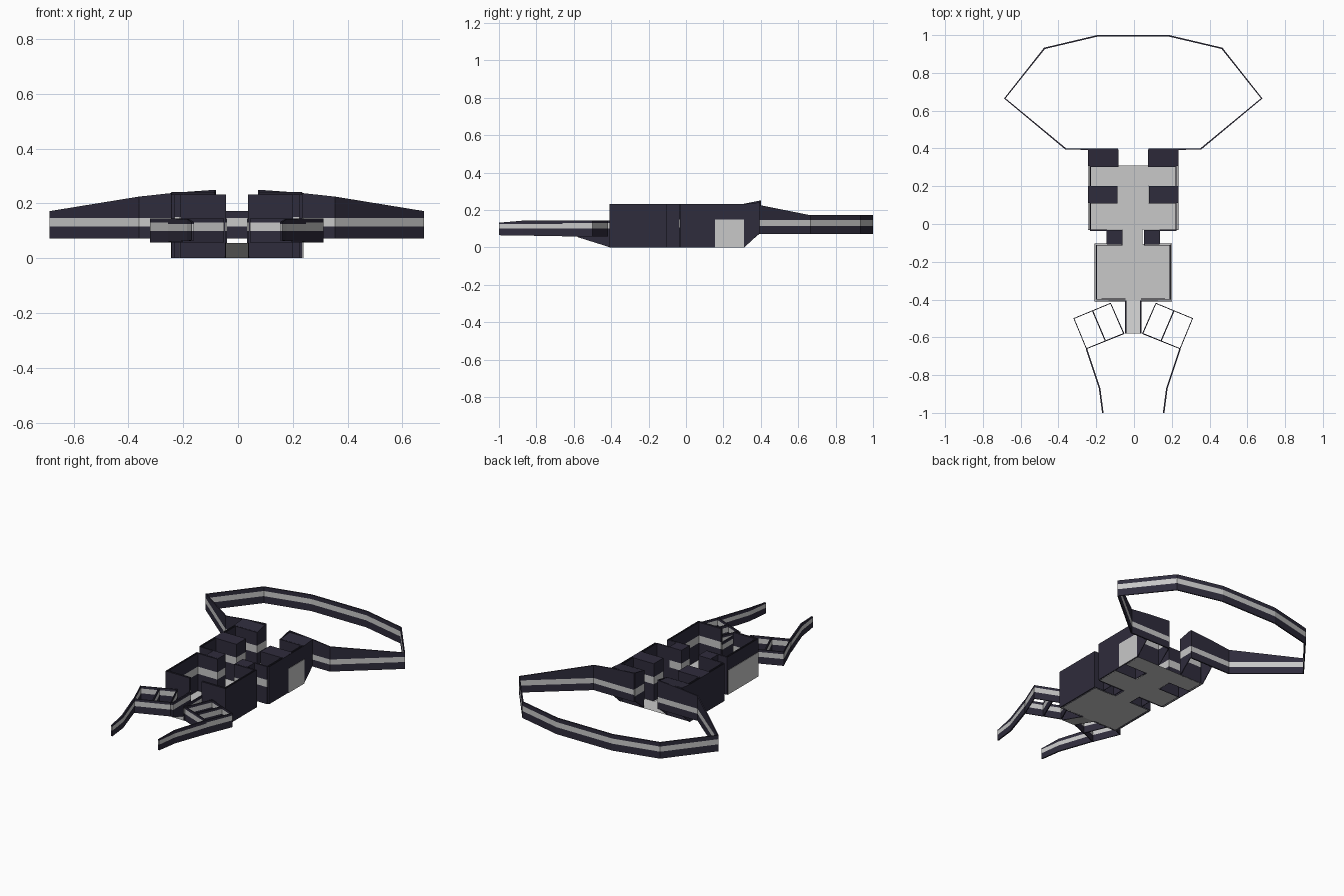
import bpy

if "Cube" in bpy.data.objects:
    bpy.data.objects.remove(bpy.data.objects["Cube"])

def material(name, rgb):
    m = bpy.data.materials.new(name)
    m.diffuse_color = (*rgb, 1)
    m.use_nodes = True
    m.node_tree.nodes["Principled BSDF"].inputs["Base Color"].default_value = m.diffuse_color
    return m

DARK = material("dark navy", (0.028, 0.025, 0.045))
GREY = material("light grey", (0.58, 0.58, 0.58))
CX = -0.004  # the plan sits slightly left of centre

def mesh_object(name, verts, faces, mats, thick=0):
    me = bpy.data.meshes.new(name)
    me.from_pydata(verts, [], faces)
    me.materials.append(DARK)
    me.materials.append(GREY)
    for p, i in zip(me.polygons, mats):
        p.material_index = i
    ob = bpy.data.objects.new(name, me)
    bpy.context.collection.objects.link(ob)
    if thick:
        mod = ob.modifiers.new("thickness", "SOLIDIFY")
        mod.thickness = thick
        mod.offset = 0
    return ob

def wall(name, pts, side, stripe=None, thick=0.008):
    """Upright wall along (x, y, bottom, top) points, with an optional grey stripe."""
    verts, faces, mats = [], [], []
    n = 4 if stripe else 2
    for x, y, lo, hi in pts:
        zs = [lo, *stripe, hi] if stripe else [lo, hi]
        verts += [(CX + side * x, y, z) for z in zs]
    for i in range(len(pts) - 1):
        for k in range(n - 1):
            a, b = i * n + k, (i + 1) * n + k
            faces.append((a, b, b + 1, a + 1))
            mats.append(1 if k == 1 else 0)
    return mesh_object(name, verts, faces, mats, thick)

def sheet(name, x0, x1, y0, y1, z0, z1, mat, side=1):
    """Flat or sloping rectangle; z runs from z0 at y0 to z1 at y1."""
    v = [(CX + side * x0, y0, z0), (CX + side * x1, y0, z0),
         (CX + side * x1, y1, z1), (CX + side * x0, y1, z1)]
    return mesh_object(name, v, [(0, 1, 2, 3)], [mat])

def level(pts, lo, hi):
    return [(x, y, lo, hi) for x, y in pts]

TOP = 0.232
# Floors, leaving holes under the side pillars
for nm, r in {"front_room_floor": (-.2, .2, -.405, -.105),
              "neck_floor": (-.06, .05, -.105, -.03),
              "rear_room_floor_front": (-.235, .235, -.03, .11),
              "rear_room_floor_middle": (-.09, .08, .11, .20),
              "rear_room_floor_back": (-.235, .235, .20, .31)}.items():
    sheet(nm, *r, 0, 0, 1)
sheet("front_ramp", -.04, .04, -.58, -.405, .055, 0, 1)

for side, tag in ((1, "right"), (-1, "left")):
    # Plain outer shell of both rooms and the neck
    outer = [(.04, -.408), (.204, -.408), (.204, -.105), (.14, -.105),
             (.14, -.03), (.238, -.03), (.238, .312)]
    wall("outer_shell_" + tag, level(outer, 0, TOP) + [(.238, .392, .075, .24)],
         side, None, .004)
    # Striped inner walls with jogs around the pillars, then the rear corridor
    inner = [(.04, -.398), (.194, -.398), (.194, -.112), (.06, -.112), (.06, -.035),
             (.226, -.035), (.226, .11), (.085, .11), (.085, .20), (.226, .20),
             (.226, .305), (.08, .305)]
    wall("inner_wall_" + tag, level(inner, 0, TOP) + [(.08, .395, .075, .25)],
         side, (.105, .15), .006)
    # Dark caps over pillars, neck sides and corridor sides
    sheet("pillar_cap_" + tag, .085, .236, .11, .20, TOP, TOP, 0, side)
    sheet("neck_cap_" + tag, .06, .14, -.108, -.032, TOP, TOP, 0, side)
    sheet("corridor_cap_" + tag, .08, .238, .308, .392, TOP, .242, 0, side)
    # Big rear ring
    ring = [(.08, .397, .072, .25), (.22, .397, .072, .24), (.357, .397, .072, .225),
            (.68, .665, .072, .172), (.47, .93, .072, .172), (.19, .996, .072, .172),
            (0, .996, .072, .172)]
    wall("ring_" + tag, ring, side, (.115, .147))
    # Ramp sides
    wall("ramp_side_" + tag, [(.04, -.405, 0, .145), (.04, -.58, .055, .145)],
         side, (.1, .13))
    # Front claw: two open cells, then a long bent finger
    claw = [(.05, -.58), (.12, -.42), (.314, -.5), (.248, -.66), (.05, -.58)]
    wall("claw_frame_" + tag, level(claw, .058, .145), side, (.1, .13), .006)
    wall("claw_divider_" + tag, level([(.215, -.46), (.147, -.62)], .058, .145),
         side, (.1, .13), .006)
    wall("claw_finger_" + tag,
         [(.248, -.66, .06, .145), (.178, -.87, .063, .143), (.161, -1, .065, .132)],
         side, (.1, .125))

# Grey panels on the outside of the rooms
def panel(name, x, y0, y1):
    mesh_object(name, [(x, y0, 0), (x, y1, 0), (x, y1, .15), (x, y0, .15)],
                [(0, 1, 2, 3)], [1], .002)

panel("right_side_panel", CX + .242, .155, .31)
panel("left_front_panel", CX - .208, -.405, -.11)
